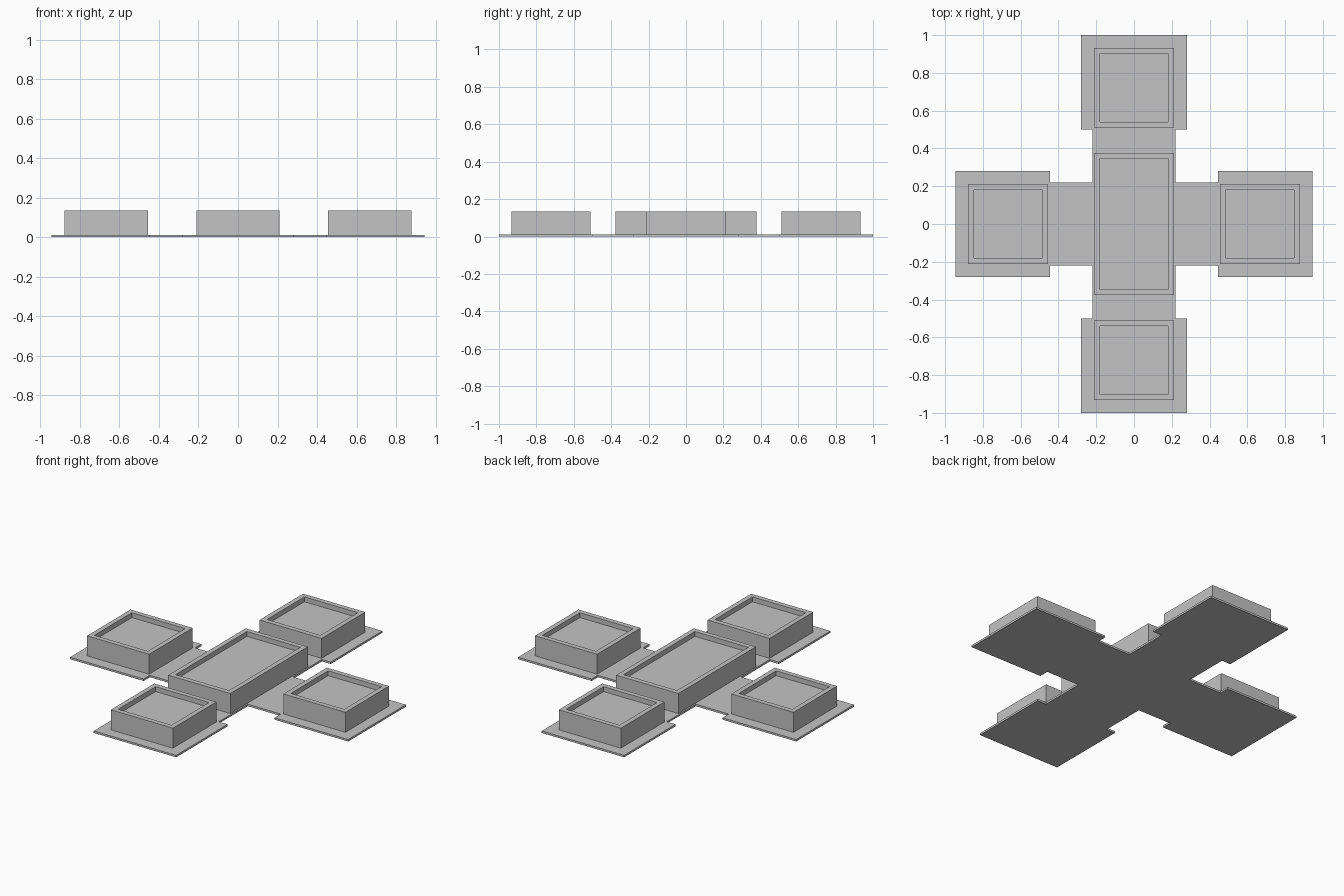
import bpy
import bmesh

if "Cube" in bpy.data.objects:
    bpy.data.objects.remove(bpy.data.objects["Cube"], do_unlink=True)

PLATE_TOP = 0.012
BLOCK_TOP = 0.135
RIM = 0.042
RECESS = 0.03

# One plain grey for everything
grey = bpy.data.materials.new("plain grey")
grey.use_nodes = True
colour = (0.55, 0.55, 0.55, 1)
grey.diffuse_color = colour
grey.node_tree.nodes["Principled BSDF"].inputs["Base Color"].default_value = colour


def add_object(name, bm):
    bmesh.ops.recalc_face_normals(bm, faces=bm.faces)
    mesh = bpy.data.meshes.new(name)
    bm.to_mesh(mesh)
    bm.free()
    mesh.materials.append(grey)
    obj = bpy.data.objects.new(name, mesh)
    bpy.context.collection.objects.link(obj)
    return obj


def extrude_up(bm, outline, bottom, top):
    """Make a solid from a flat outline and return its top face."""
    base = bm.faces.new([bm.verts.new((x, y, bottom)) for x, y in outline])
    result = bmesh.ops.extrude_face_region(bm, geom=[base], use_keep_orig=True)["geom"]
    verts = [g for g in result if isinstance(g, bmesh.types.BMVert)]
    bmesh.ops.translate(bm, verts=verts, vec=(0, 0, top - bottom))
    return next(g for g in result if isinstance(g, bmesh.types.BMFace))


def tray_block(name, cx, cy, half_x, half_y):
    """Raised block with a shallow recess inside a flat rim."""
    bm = bmesh.new()
    outline = [(cx + sx * half_x, cy + sy * half_y)
               for sx, sy in ((-1, -1), (1, -1), (1, 1), (-1, 1))]
    top = extrude_up(bm, outline, PLATE_TOP, BLOCK_TOP)
    bmesh.ops.recalc_face_normals(bm, faces=bm.faces)
    # Rim, then the sunken floor
    bmesh.ops.inset_region(bm, faces=[top], thickness=RIM)
    bmesh.ops.inset_region(bm, faces=[top], thickness=0)
    bmesh.ops.translate(bm, verts=top.verts, vec=(0, 0, -RECESS))
    add_object(name, bm)


# Cross-shaped base plate with wider pads, from one quarter of its outline
quarter = [(0.945, 0.28), (0.445, 0.28), (0.445, 0.22), (0.22, 0.22),
           (0.22, 0.5), (0.28, 0.5), (0.28, 1.0)]
half = quarter + [(-x, y) for x, y in reversed(quarter)]
outline = half + [(x, -y) for x, y in reversed(half)]
bm = bmesh.new()
extrude_up(bm, outline, 0, PLATE_TOP)
add_object("base_plate", bm)

# Central block and one square block on each pad
tray_block("centre_block", 0, 0, 0.211, 0.376)
for name, cx, cy in (("front_block", 0, -0.722), ("back_block", 0, 0.722),
                     ("left_block", 0.667, 0), ("right_block", -0.667, 0)):
    tray_block(name, cx, cy, 0.211, 0.211)
